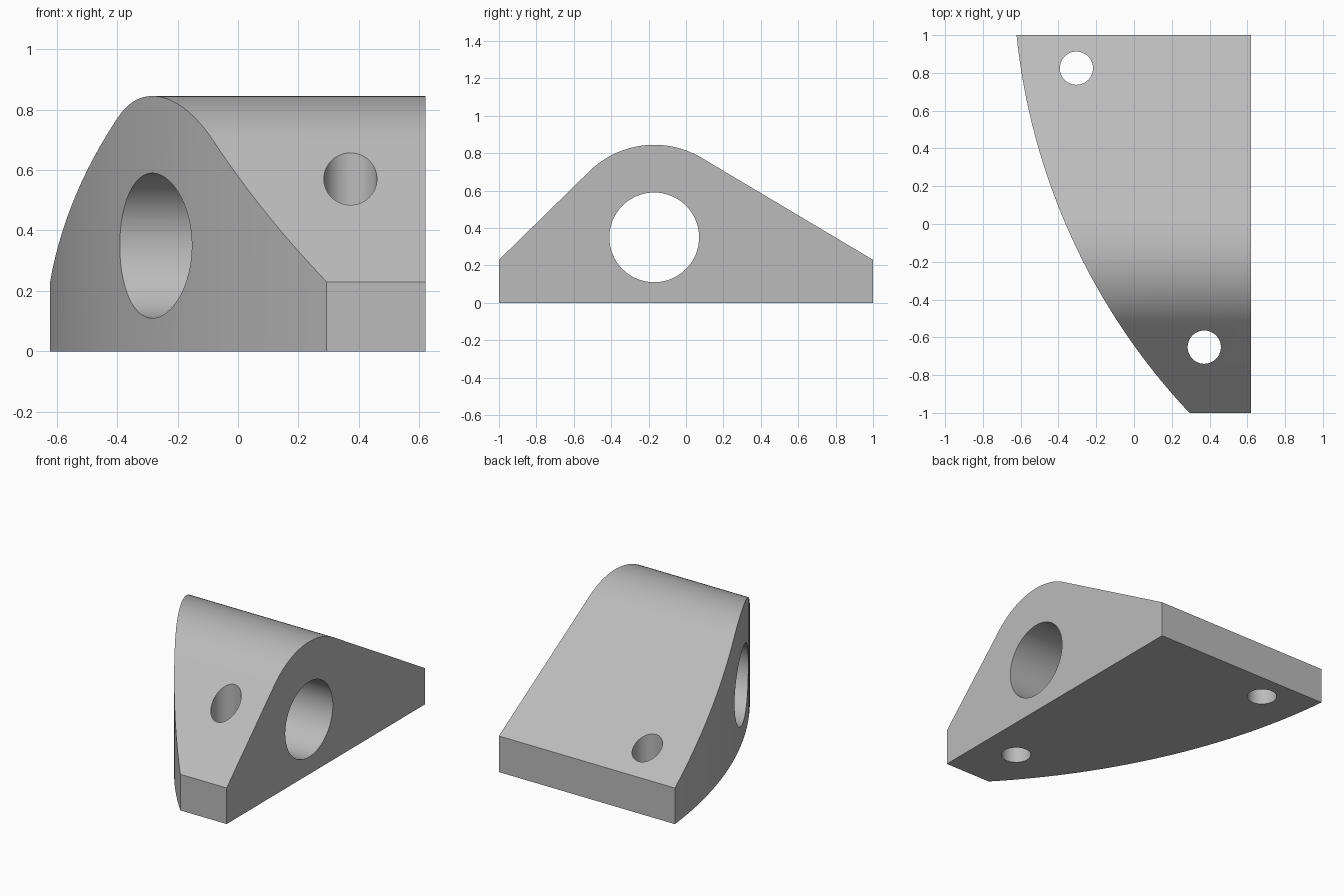
import bpy, bmesh
from math import radians, sin, cos, atan2, sqrt
from mathutils import Vector

if "Cube" in bpy.data.objects:
    bpy.data.objects.remove(bpy.data.objects["Cube"], do_unlink=True)

grey = bpy.data.materials.new("plain grey")
grey.use_nodes = True
colour = (0.5, 0.5, 0.5, 1)
grey.diffuse_color = colour
grey.node_tree.nodes["Principled BSDF"].inputs["Base Color"].default_value = colour


def arc(centre, radius, start, end, steps):
    """Points on an arc, angles in radians."""
    angles = [start + (end - start) * i / steps for i in range(steps + 1)]
    return [(centre[0] + radius * cos(a), centre[1] + radius * sin(a)) for a in angles]


def prism(name, outline, axis, low, high):
    """Extrude a flat outline along x (outline in y, z) or z (outline in x, y)."""
    def place(p, d):
        return (d, *p) if axis == "x" else (*p, d)
    bm = bmesh.new()
    face = bm.faces.new([bm.verts.new(place(p, low)) for p in outline])
    moved = bmesh.ops.extrude_face_region(bm, geom=[face])["geom"]
    offset = Vector(place((0, 0), high - low))
    bmesh.ops.translate(bm, vec=offset, verts=[v for v in moved if isinstance(v, bmesh.types.BMVert)])
    bmesh.ops.recalc_face_normals(bm, faces=bm.faces)
    mesh = bpy.data.meshes.new(name)
    bm.to_mesh(mesh)
    bm.free()
    mesh.materials.append(grey)
    obj = bpy.data.objects.new(name, mesh)
    bpy.context.collection.objects.link(obj)
    return obj


def cut(target, cutter, operation):
    """Apply a boolean and discard the cutter."""
    cutter.hide_render = True
    mod = target.modifiers.new(cutter.name, "BOOLEAN")
    mod.object, mod.operation, mod.solver = cutter, operation, "EXACT"
    bpy.context.view_layer.objects.active = target
    bpy.ops.object.modifier_apply(modifier=mod.name)
    bpy.data.objects.remove(cutter, do_unlink=True)


def hole(name, centre, radius, axis):
    cut(bracket, prism(name, arc(centre, radius, 0, radians(354.375), 63), axis, -2, 2), "DIFFERENCE")


# Side profile: low ends, straight slopes and a rounded crest around the bore
bore = (-0.17, 0.35)
crest = arc(bore, 0.495, radians(59.6), radians(134), 32)
profile = [(-1, 0), (1, 0), (1, 0.23)] + crest + [(-1, 0.23)]
bracket = prism("bracket_block", profile, "x", -0.9, 0.62)

# Plan outline: straight on the left, a shallow curve on the right
centre, radius = (2.79, 1.352), 3.43
ends = [atan2(y - centre[1], -sqrt(radius ** 2 - (y - centre[1]) ** 2)) for y in (1, -1)]
bow = arc(centre, radius, ends[0], ends[1], 32)
plan = bow[1:-1]
plan = [(bow[0][0], 1.0)] + plan + [(bow[-1][0], -1.0), (0.62, -1.0), (0.62, 1.0)]
cut(bracket, prism("plan_trim", plan, "z", -1, 2), "INTERSECT")

# Cross bore and the two upright bolt holes
hole("cross_bore", bore, 0.24, "x")
hole("front_bolt_hole", (0.372, -0.652), 0.088, "z")
hole("back_bolt_hole", (-0.305, 0.825), 0.088, "z")

bpy.ops.object.select_all(action="DESELECT")
bracket.select_set(True)
bpy.context.view_layer.objects.active = bracket
bpy.ops.object.shade_smooth_by_angle(angle=radians(20))
